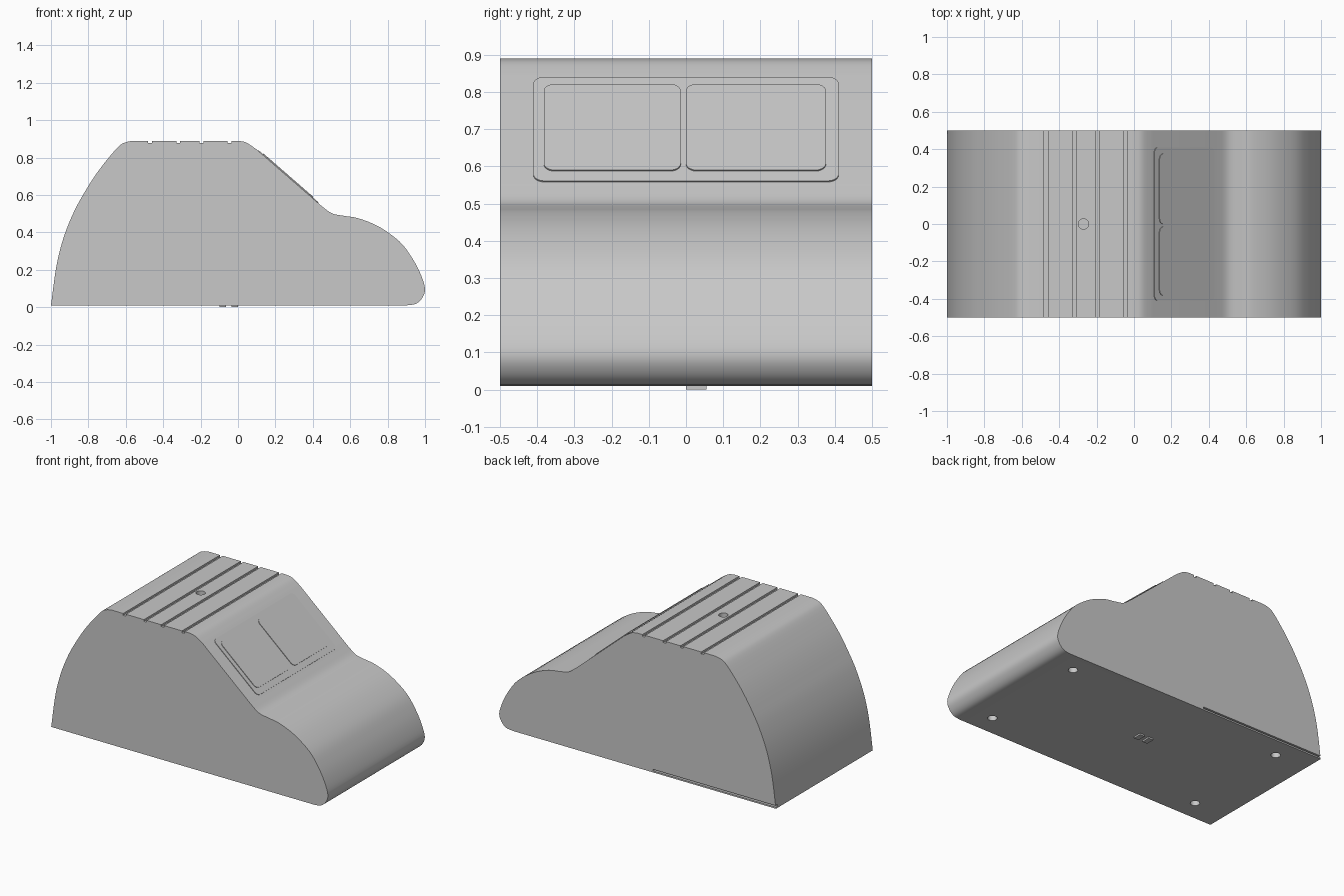
import bpy, bmesh, math
from mathutils import Vector, Matrix

old = bpy.data.objects.get("Cube")
if old:
    bpy.data.objects.remove(old, do_unlink=True)

BASE, TOP, HALF = 0.01, 0.89, 0.5

grey = bpy.data.materials.new("light grey")
grey.use_nodes = True
grey.diffuse_color = (0.58, 0.58, 0.58, 1)
grey.node_tree.nodes["Principled BSDF"].inputs["Base Color"].default_value = grey.diffuse_color


def make_object(name, bm):
    bmesh.ops.recalc_face_normals(bm, faces=bm.faces)
    mesh = bpy.data.meshes.new(name)
    bm.to_mesh(mesh)
    bm.free()
    mesh.materials.append(grey)
    obj = bpy.data.objects.new(name, mesh)
    bpy.context.collection.objects.link(obj)
    return obj


def prism(bm, points, offset):
    """Close a loop of points and extrude it by an offset."""
    face = bm.faces.new([bm.verts.new(p) for p in points])
    result = bmesh.ops.extrude_face_region(bm, geom=[face], use_keep_orig=True)
    moved = [g for g in result["geom"] if isinstance(g, bmesh.types.BMVert)]
    bmesh.ops.translate(bm, verts=moved, vec=offset)


def add_box(bm, low, high):
    low, high = Vector(low), Vector(high)
    place = Matrix.Translation((low + high) / 2) @ Matrix.Diagonal((*(high - low), 1))
    bmesh.ops.create_cube(bm, size=1, matrix=place)


def add_hole(bm, x, y, z, radius, depth):
    bmesh.ops.create_cone(bm, cap_ends=True, segments=32, radius1=radius, radius2=radius,
                          depth=depth, matrix=Matrix.Translation((x, y, z)))


def smooth_run(points, steps=4):
    """Pass a smooth curve through the points."""
    pts = [Vector(p) for p in points]
    pts = [2 * pts[0] - pts[1]] + pts + [2 * pts[-1] - pts[-2]]
    out = []
    for a, b, c, d in zip(pts, pts[1:], pts[2:], pts[3:]):
        for i in range(steps):
            t = i / steps
            out.append(0.5 * (2 * b + (c - a) * t + (2 * a - 5 * b + 4 * c - d) * t ** 2
                              + (3 * b - a - 3 * c + d) * t ** 3))
    return out + [pts[-2]]


def smooth(obj):
    bpy.ops.object.select_all(action='DESELECT')
    obj.select_set(True)
    bpy.context.view_layer.objects.active = obj
    bpy.ops.object.shade_smooth_by_angle(angle=math.radians(30))


# Body: side profile made of curved runs joined by straight lines
rear = [(-1, BASE), (-.97, .225), (-.93, .38), (-.875, .515), (-.82, .615),
        (-.77, .695), (-.715, .77), (-.64, .858), (-.6, .882), (-.56, TOP)]
brow = [(0, TOP), (.045, .88), (.1, .843)]
hood = [(.44, .547), (.5, .503), (.57, .488), (.645, .475), (.755, .43), (.865, .35),
        (.93, .265), (.975, .18), (1, .1), (.985, .05), (.95, .018), (.9, BASE)]
profile = [p for run in (rear, brow, hood) for p in smooth_run(run)]
bm = bmesh.new()
prism(bm, [(p.x, -HALF, p.y) for p in profile], (0, 2 * HALF, 0))
body = make_object("body", bm)

# Cutters: roof grooves, roof hole, four base holes and the rear slit
bm = bmesh.new()
for x in (-.47, -.32, -.195, -.045):
    add_box(bm, (x - .01, -.6, TOP - .012), (x + .01, .6, TOP + .05))
add_hole(bm, -.27, 0, TOP, .028, .1)
for sx in (-1, 1):
    for sy in (-1, 1):
        add_hole(bm, sx * .77, sy * .365, BASE, .028, .1)
add_box(bm, (-1.1, HALF - .02, .02), (-.11, HALF + .1, .03))
cutter = make_object("cutter", bm)
cutter.hide_render = True

cut = body.modifiers.new("cuts", 'BOOLEAN')
cut.operation = 'DIFFERENCE'
cut.solver = 'EXACT'
cut.object = cutter
bpy.context.view_layer.objects.active = body
bpy.ops.object.modifier_apply(modifier=cut.name)
bpy.data.objects.remove(cutter, do_unlink=True)
smooth(body)

# Windscreen frame and panes: raised rounded plates lying on the slope
upper, lower = Vector((.1, 0, .843)), Vector((.44, 0, .547))
up = (upper - lower).normalized()
normal = Vector((-up.z, 0, up.x)) * -1


def slope_plate(name, y0, y1, z0, z1, height, radius=.028):
    v0, v1 = ((z - lower.z) / up.z for z in (z0, z1))
    corners = [(y1 - radius, v1 - radius), (y0 + radius, v1 - radius),
               (y0 + radius, v0 + radius), (y1 - radius, v0 + radius)]
    points = []
    for quarter, (cy, cv) in enumerate(corners):
        for i in range(7):
            a = (quarter + i / 6) * math.pi / 2
            y, v = cy + radius * math.cos(a), cv + radius * math.sin(a)
            points.append(lower + up * v + Vector((0, y, 0)) - normal * .005)
    bm = bmesh.new()
    prism(bm, points, normal * (.005 + height))
    smooth(make_object(name, bm))


slope_plate("windscreen_frame", -.41, .41, .558, .837, .004)
slope_plate("windscreen_pane_right", -.382, -.014, .584, .815, .008)
slope_plate("windscreen_pane_left", 0, .376, .584, .815, .008)

# Two small plain pads under the base
for name, x in (("base_pad_rear", -.1), ("base_pad_front", -.035)):
    bm = bmesh.new()
    add_box(bm, (x, 0, 0), (x + .035, .055, BASE + .002))
    make_object(name, bm)
